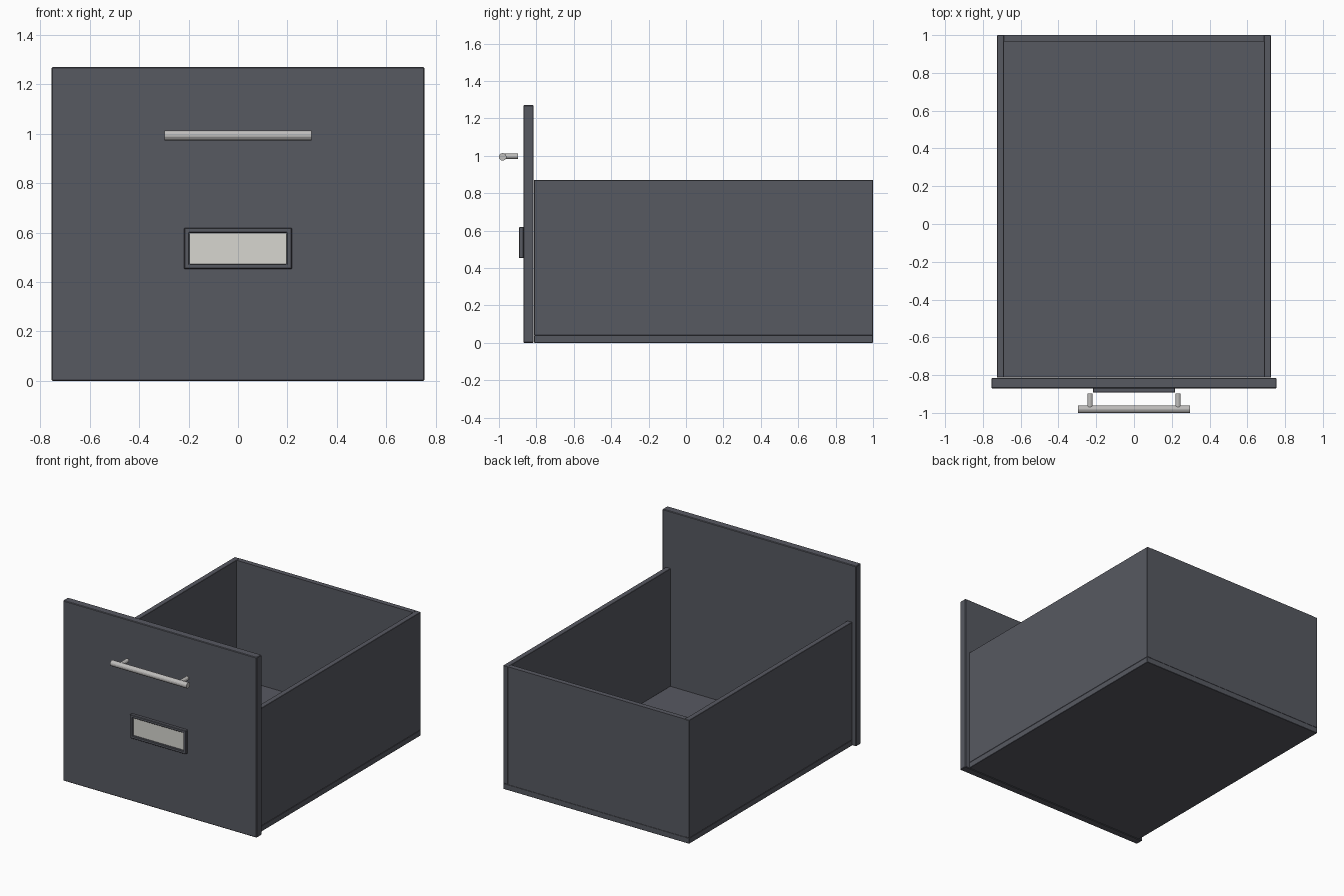
import bpy
import bmesh
from math import pi
from mathutils import Matrix, Vector

if "Cube" in bpy.data.objects:
    bpy.data.objects.remove(bpy.data.objects["Cube"])


def material(name, color):
    m = bpy.data.materials.new(name)
    m.diffuse_color = (*color, 1)
    m.use_nodes = True
    m.node_tree.nodes["Principled BSDF"].inputs["Base Color"].default_value = m.diffuse_color
    return m


DARK = material("dark_grey", (0.095, 0.1, 0.12))
CARD = material("card", (0.68, 0.67, 0.63))
METAL = material("metal", (0.52, 0.51, 0.5))


def finish(name, bm, mat):
    mesh = bpy.data.meshes.new(name)
    bmesh.ops.recalc_face_normals(bm, faces=bm.faces)
    bm.to_mesh(mesh)
    bm.free()
    mesh.materials.append(mat)
    ob = bpy.data.objects.new(name, mesh)
    bpy.context.collection.objects.link(ob)
    return ob


def box(name, lo, hi, mat=DARK, bevel=0.0):
    lo, hi = Vector(lo), Vector(hi)
    bm = bmesh.new()
    bmesh.ops.create_cube(bm, size=1, matrix=Matrix.Translation((lo + hi) / 2)
                          @ Matrix.Diagonal((*(hi - lo), 1)))
    ob = finish(name, bm, mat)
    if bevel:
        mod = ob.modifiers.new("bevel", 'BEVEL')
        mod.width = bevel
        mod.segments = 1
    return ob


def rod(name, center, radius, length, axis, sides):
    bm = bmesh.new()
    turn = Matrix.Rotation(pi / 2, 4, 'Y' if axis == 'X' else 'X')
    bmesh.ops.create_cone(bm, cap_ends=True, segments=sides, radius1=radius,
                          radius2=radius, depth=length,
                          matrix=Matrix.Translation(center) @ turn)
    return finish(name, bm, METAL)


def frame(name, cx, cz, outer, inner, y_front, y_back):
    # Rectangular ring extruded backwards along y
    bm = bmesh.new()
    signs = ((-1, -1), (1, -1), (1, 1), (-1, 1))
    loops = [[bm.verts.new((cx + sx * w, y, cz + sz * h)) for sx, sz in signs]
             for (w, h), y in ((outer, y_front), (inner, y_front),
                               (inner, y_back), (outer, y_back))]
    for k in range(4):
        a, b = loops[k], loops[(k + 1) % 4]
        for i in range(4):
            j = (i + 1) % 4
            bm.faces.new((a[i], a[j], b[j], b[i]))
    ob = finish(name, bm, DARK)
    mod = ob.modifiers.new("bevel", 'BEVEL')
    mod.width = 0.003
    mod.segments = 1


# Drawer front
box("front_panel", (-0.755, -0.87, 0), (0.755, -0.815, 1.27), bevel=0.004)

# Drawer box: floor, two sides, back
box("floor", (-0.725, -0.813, 0), (0.725, 1, 0.04), bevel=0.002)
for side, s in (("left", -1), ("right", 1)):
    a, b = sorted((s * 0.725, s * 0.688))
    box(side + "_side", (a, -0.813, 0.04), (b, 1, 0.87), bevel=0.002)
box("back_panel", (-0.688, 0.965, 0.04), (0.688, 1, 0.87))

# Label holder and card
frame("label_frame", 0, 0.536, (0.218, 0.083), (0.197, 0.063), -0.893, -0.868)
box("label_card", (-0.197, -0.88, 0.473), (0.197, -0.868, 0.599), CARD)

# Bar handle with two posts
rod("handle_bar", (0, -0.98, 0.994), 0.02, 0.594, 'X', 16)
for side, s in (("left", -1), ("right", 1)):
    rod(side + "_handle_post", (s * 0.233, -0.936, 0.997), 0.014, 0.076, 'Y', 12)
